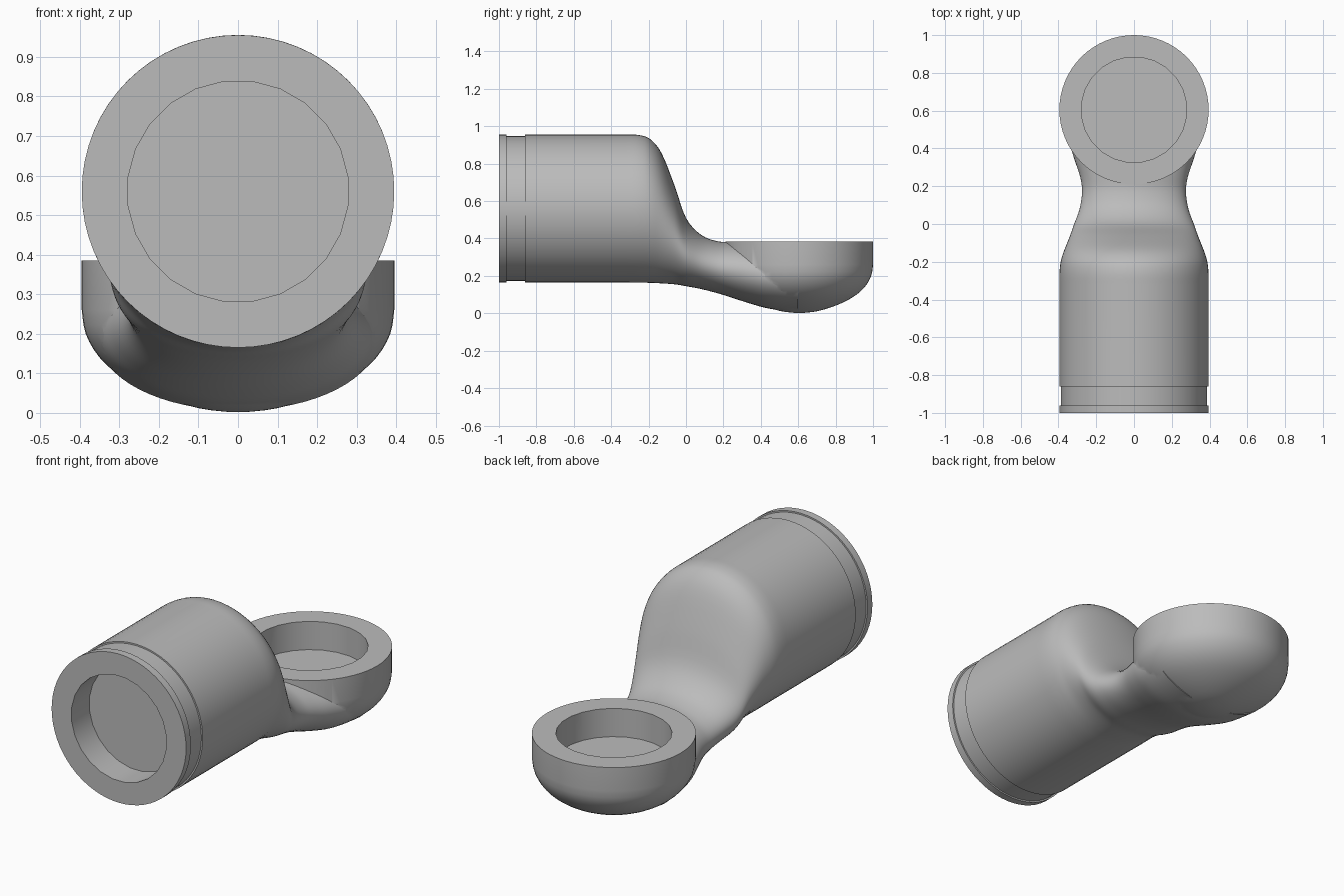
import bpy, bmesh, math
from mathutils import Matrix, Vector

cube = bpy.data.objects.get("Cube")
if cube:
    bpy.data.objects.remove(cube, do_unlink=True)

SIDES = 64
RADIUS = 0.395
BARREL_Z = 0.56
CUP = Vector((0, 0.605, 0))
RIM_Z = 0.385
SOCKET_R = 0.28
SOCKET_DEPTH = 0.15

grey = bpy.data.materials.new("grey")
grey.use_nodes = True
colour = (0.5, 0.5, 0.5, 1)
grey.diffuse_color = colour
grey.node_tree.nodes["Principled BSDF"].inputs["Base Color"].default_value = colour


def make_object(name, bm):
    bmesh.ops.recalc_face_normals(bm, faces=bm.faces)
    mesh = bpy.data.meshes.new(name)
    bm.to_mesh(mesh)
    bm.free()
    mesh.materials.append(grey)
    obj = bpy.data.objects.new(name, mesh)
    bpy.context.collection.objects.link(obj)
    return obj


def skin(name, rings):
    """Join equal rings of points into a closed solid."""
    bm = bmesh.new()
    loops = [[bm.verts.new(p) for p in ring] for ring in rings]
    for a, b in zip(loops, loops[1:]):
        for i in range(SIDES):
            j = (i + 1) % SIDES
            bm.faces.new((a[i], a[j], b[j], b[i]))
    bm.faces.new(loops[0])
    bm.faces.new(loops[-1])
    return make_object(name, bm)


def smooth_stations(keys, steps):
    """Catmull-Rom interpolation through the key stations."""
    pts = [Vector(k) for k in keys]
    pts = [pts[0]] + pts + [pts[-1]]
    out = []
    for a, b, c, d in zip(pts, pts[1:], pts[2:], pts[3:]):
        for s in range(steps):
            t = s / steps
            out.append(0.5 * (2 * b + (c - a) * t + (2 * a - 5 * b + 4 * c - d) * t ** 2
                              + (3 * b - a - 3 * c + d) * t ** 3))
    return out + [pts[-1]]


def section(y, half_width, top, bottom):
    mid, half = (top + bottom) / 2, (top - bottom) / 2
    angles = [math.tau * i / SIDES for i in range(SIDES)]
    return [(half_width * math.cos(a), y, mid + half * math.sin(a)) for a in angles]


def barrel(y, r):
    return section(y, r, BARREL_Z + r, BARREL_Z - r)


def cutter(name, centre, rotation):
    bm = bmesh.new()
    bmesh.ops.create_cone(bm, cap_ends=True, segments=24, radius1=SOCKET_R, radius2=SOCKET_R,
                          depth=2 * SOCKET_DEPTH,
                          matrix=Matrix.Translation(centre) @ rotation)
    obj = make_object(name, bm)
    obj.hide_render = True
    return obj


def combine(target, tool, operation):
    mod = target.modifiers.new(operation.title(), "BOOLEAN")
    mod.operation, mod.object, mod.solver = operation, tool, "EXACT"
    bpy.context.view_layer.objects.active = target
    bpy.ops.object.modifier_apply(modifier=mod.name)
    bpy.data.objects.remove(tool, do_unlink=True)


# Barrel with a shallow groove behind its lip
groove = RADIUS - 0.008
rings = [barrel(-1, RADIUS), barrel(-0.96, RADIUS), barrel(-0.96, groove),
         barrel(-0.86, groove), barrel(-0.86, RADIUS)]

# Shoulder and neck: y, half width, top, bottom
neck = [(-0.32, 0.395, 0.955, 0.165), (-0.25, 0.394, 0.953, 0.164),
        (-0.19, 0.386, 0.93, 0.163), (-0.13, 0.366, 0.855, 0.16),
        (-0.06, 0.338, 0.68, 0.155), (0, 0.317, 0.51, 0.145),
        (0.08, 0.288, 0.42, 0.13), (0.17, 0.275, 0.385, 0.107),
        (0.25, 0.285, 0.382, 0.082), (0.35, 0.318, 0.38, 0.05),
        (0.45, 0.345, 0.378, 0.024), (0.6, 0.355, 0.375, 0.006)]
rings += [section(*s) for s in smooth_stations(neck, 4)]
fitting = skin("elbow_fitting", rings)

# Round cup with a domed underside: radius, height
dome = [(0.02, 0.002), (0.1, 0.012), (0.2, 0.043), (0.29, 0.088),
        (0.35, 0.14), (0.385, 0.2), (RADIUS, 0.26)]
profile = smooth_stations(dome, 3) + [Vector((RADIUS, RIM_Z))]
turn = [math.tau * i / SIDES for i in range(SIDES)]
cup = skin("cup", [[CUP + Vector((r * math.cos(a), r * math.sin(a), z)) for a in turn]
                   for r, z in profile])
combine(fitting, cup, "UNION")

# Round blind sockets in the barrel end and the cup
half_step = Matrix.Rotation(math.pi / 24, 4, "Z")
lie_down = Matrix.Rotation(math.pi / 2, 4, "X")
combine(fitting, cutter("barrel_socket_cutter", (0, -1, BARREL_Z), lie_down @ half_step), "DIFFERENCE")
combine(fitting, cutter("cup_socket_cutter", CUP + Vector((0, 0, RIM_Z)), half_step), "DIFFERENCE")

# Soft surfaces with crisp rims
bpy.ops.object.select_all(action="DESELECT")
fitting.select_set(True)
bpy.context.view_layer.objects.active = fitting
bpy.ops.object.shade_smooth_by_angle(angle=math.radians(35))
